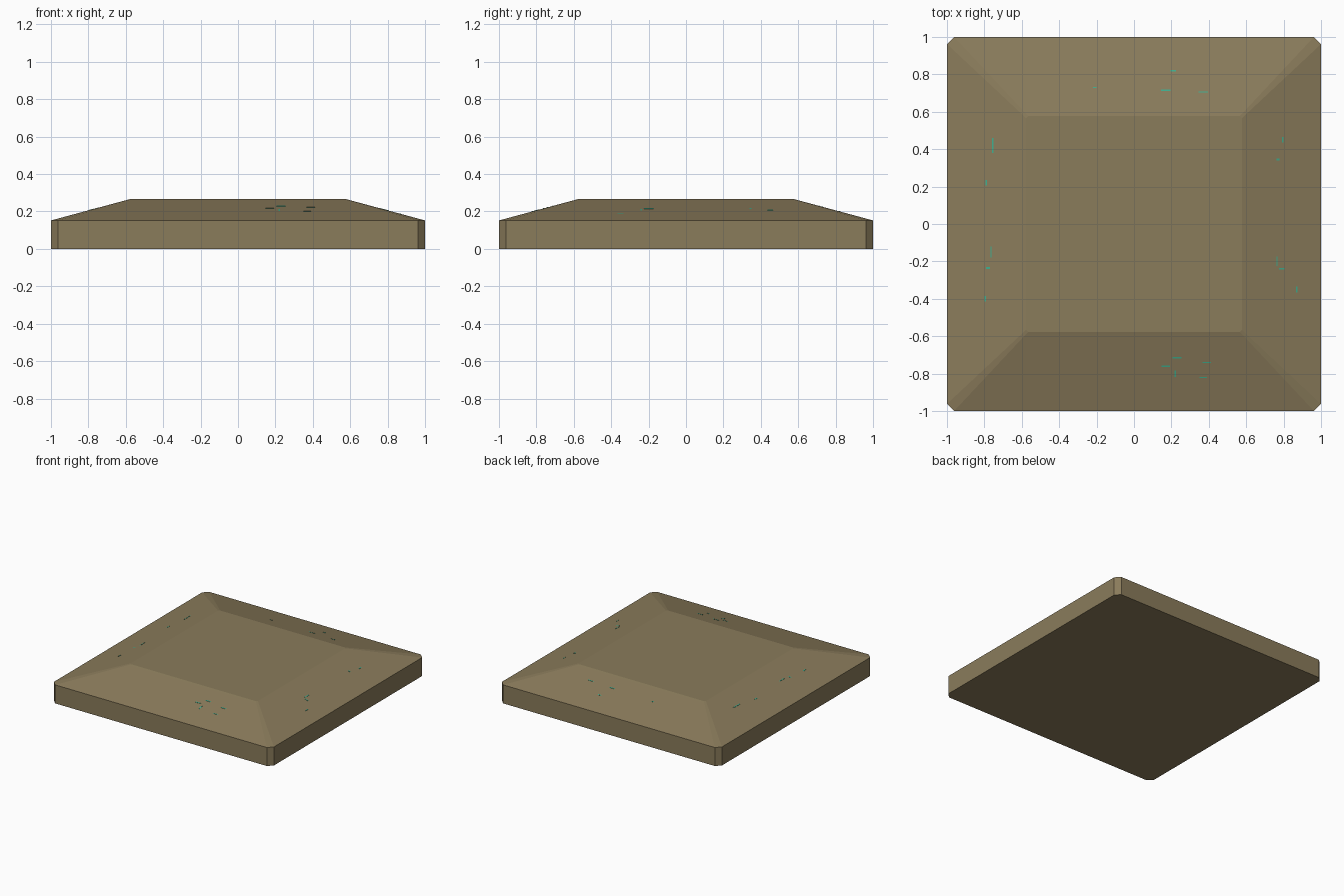
import bpy, bmesh

if "Cube" in bpy.data.objects:
    bpy.data.objects.remove(bpy.data.objects["Cube"])


def material(name, rgb):
    m = bpy.data.materials.new(name)
    m.diffuse_color = (*rgb, 1)
    m.use_nodes = True
    m.node_tree.nodes["Principled BSDF"].inputs["Base Color"].default_value = m.diffuse_color
    return m


stone = material("sandy stone", (0.255, 0.2, 0.105))
teal = material("teal inlay", (0.05, 0.42, 0.27))


def finish(name, bm, mat):
    bmesh.ops.recalc_face_normals(bm, faces=bm.faces)
    me = bpy.data.meshes.new(name)
    bm.to_mesh(me)
    bm.free()
    me.materials.append(mat)
    ob = bpy.data.objects.new(name, me)
    bpy.context.collection.objects.link(ob)
    return ob


# Slab: stacked squares with clipped corners (half width, clip, height)
RINGS = [(1, 0.038, 0), (1, 0.038, 0.152), (0.592, 0.012, 0.262), (0.578, 0.012, 0.266)]
bm = bmesh.new()
loops = []
for h, c, z in RINGS:
    k = h - c
    pts = [(k, -h), (h, -k), (h, k), (k, h), (-k, h), (-h, k), (-h, -k), (-k, -h)]
    loops.append([bm.verts.new((x, y, z)) for x, y in pts])
for a, b in zip(loops, loops[1:]):
    for i in range(8):
        j = (i + 1) % 8
        bm.faces.new((a[i], a[j], b[j], b[i]))
bm.faces.new(loops[0])
bm.faces.new(loops[-1])
finish("stone_slab", bm, stone)


# Hairline inlays lying on the sloped border (x, y, width, depth)
def slope_z(x, y):
    r = max(abs(x), abs(y))
    return 0.152 + (1 - r) / 0.408 * 0.11


STROKES = [
    (0.17, 0.715, 0.05, 0.007), (0.37, 0.705, 0.05, 0.006), (0.21, 0.82, 0.03, 0.007),
    (-0.21, 0.73, 0.02, 0.007), (0.17, -0.76, 0.045, 0.007), (0.23, -0.715, 0.05, 0.007),
    (0.22, -0.80, 0.009, 0.035), (0.39, -0.74, 0.045, 0.007), (0.37, -0.82, 0.04, 0.005),
    (-0.755, 0.42, 0.007, 0.08), (-0.79, 0.22, 0.009, 0.03), (-0.765, -0.15, 0.006, 0.06),
    (-0.78, -0.235, 0.02, 0.009), (-0.795, -0.40, 0.008, 0.03), (0.795, 0.45, 0.007, 0.03),
    (0.77, 0.345, 0.015, 0.009), (0.765, -0.20, 0.007, 0.05), (0.79, -0.24, 0.03, 0.009),
    (0.87, -0.35, 0.006, 0.03),
]
bm = bmesh.new()
for x, y, w, d in STROKES:
    vs = bmesh.ops.create_cube(bm, size=1)["verts"]
    for v in vs:
        px, py = x + v.co.x * w, y + v.co.y * d
        v.co = (px, py, slope_z(px, py) + (0.0015 if v.co.z > 0 else -0.004))
finish("teal_inlays", bm, teal)
